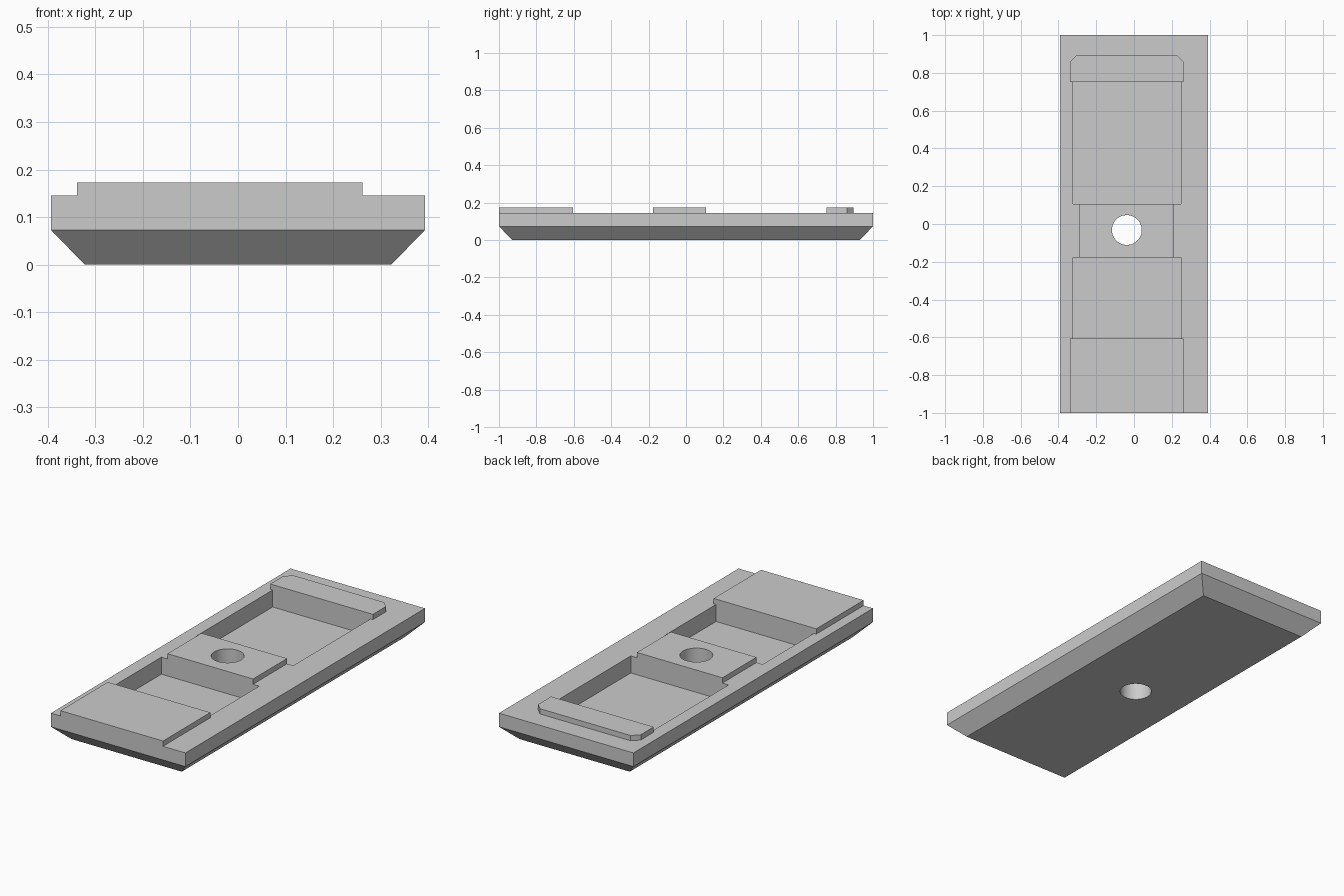
import bpy, bmesh
from math import pi, cos, sin

cube = bpy.data.objects.get("Cube")
if cube:
    bpy.data.objects.remove(cube, do_unlink=True)

grey = bpy.data.materials.new("plain grey")
grey.use_nodes = True
colour = (0.6, 0.6, 0.6, 1)
grey.diffuse_color = colour
grey.node_tree.nodes["Principled BSDF"].inputs["Base Color"].default_value = colour

CX = -0.038        # centre line of the raised plates and pockets
TOP, RIM, FLOOR = 0.173, 0.145, 0.055


def rect(cx, half, y0, y1):
    return [(cx - half, y0), (cx + half, y0), (cx + half, y1), (cx - half, y1)]


def loft(name, layers):
    """Solid through stacked outlines, each given as (z, points)."""
    bm = bmesh.new()
    rings = [[bm.verts.new((x, y, z)) for x, y in pts] for z, pts in layers]
    n = len(rings[0])
    for a, b in zip(rings, rings[1:]):
        for i in range(n):
            j = (i + 1) % n
            bm.faces.new((a[i], a[j], b[j], b[i]))
    bm.faces.new(rings[0][::-1])
    bm.faces.new(rings[-1])
    mesh = bpy.data.meshes.new(name)
    bm.to_mesh(mesh)
    bm.free()
    obj = bpy.data.objects.new(name, mesh)
    obj.data.materials.append(grey)
    bpy.context.collection.objects.link(obj)
    return obj


def combine(target, tool, operation):
    """Apply a boolean and remove the helper."""
    mod = target.modifiers.new(operation, 'BOOLEAN')
    mod.operation, mod.object, mod.solver = operation, tool, 'EXACT'
    bpy.context.view_layer.objects.active = target
    bpy.ops.object.modifier_apply(modifier=mod.name)
    bpy.data.objects.remove(tool, do_unlink=True)


# Slab with a bevelled underside
side = rect(0, 0.393, -1, 1)
base = loft("base_plate", [(0, rect(0, 0.322, -0.929, 0.929)), (0.073, side), (RIM, side)])

# Raised front, middle and back plates; the back one has clipped corners
back_outline = [(CX - 0.3, 0.752), (CX + 0.3, 0.752), (CX + 0.3, 0.86),
                (CX + 0.265, 0.895), (CX - 0.265, 0.895), (CX - 0.3, 0.86)]
plates = {"front_plate": rect(CX, 0.3, -1, -0.605),
          "middle_plate": rect(CX, 0.25, -0.177, 0.107),
          "back_plate": back_outline}
for name, outline in plates.items():
    combine(base, loft(name, [(0.1, outline), (TOP, outline)]), 'UNION')

# Two pockets between the plates
for y0, y1 in ((-0.605, -0.177), (0.107, 0.752)):
    outline = rect(CX, 0.286, y0, y1)
    combine(base, loft("pocket_cutter", [(FLOOR, outline), (0.3, outline)]), 'DIFFERENCE')

# Round hole through the middle plate
circle = [(CX + 0.079 * cos(i * pi / 24), -0.032 + 0.079 * sin(i * pi / 24)) for i in range(48)]
combine(base, loft("hole_cutter", [(-0.1, circle), (0.3, circle)]), 'DIFFERENCE')

# Smooth the hole wall only, keeping all corners sharp
bpy.ops.object.select_all(action='DESELECT')
base.select_set(True)
bpy.context.view_layer.objects.active = base
bpy.ops.object.shade_smooth_by_angle(angle=pi / 6)
